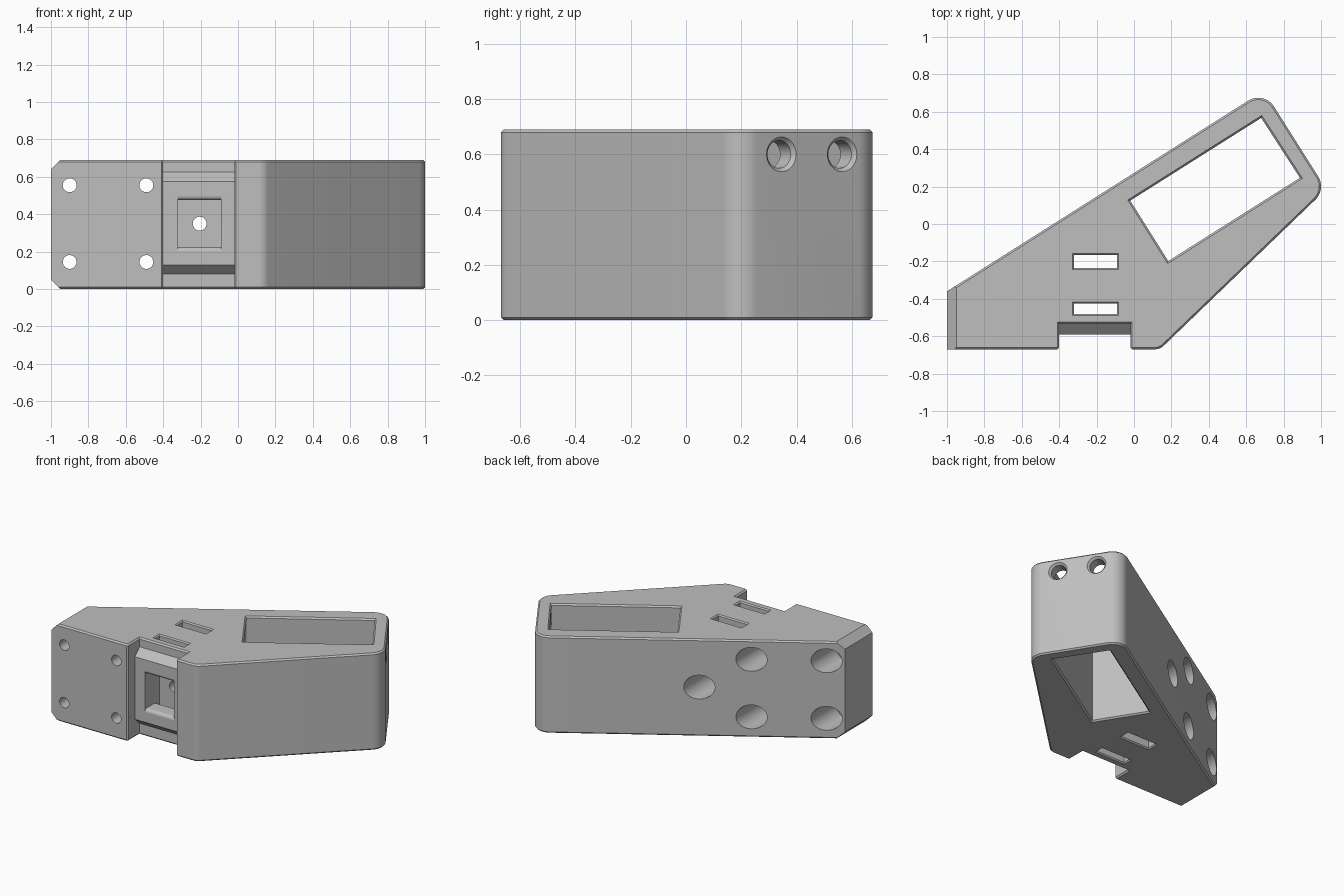
import bpy, bmesh, math
from mathutils import Matrix, Vector

if "Cube" in bpy.data.objects:
    bpy.data.objects.remove(bpy.data.objects["Cube"])

HEIGHT, EDGE = 0.69, 0.01

grey = bpy.data.materials.new("plain_grey")
grey.use_nodes = True
grey.diffuse_color = (0.52, 0.52, 0.52, 1)
grey.node_tree.nodes["Principled BSDF"].inputs["Base Color"].default_value = grey.diffuse_color

# Profile planes: local z becomes the extrusion axis
ALONG_X = Matrix(((0, 0, 1, 0), (1, 0, 0, 0), (0, 1, 0, 0), (0, 0, 0, 1)))
ALONG_Y = Matrix(((0, 1, 0, 0), (0, 0, 1, 0), (1, 0, 0, 0), (0, 0, 0, 1)))


def rounded(corners, steps=12):
    """Turn (x, y[, radius]) corners into a polygon with filleted corners."""
    result = []
    for i, corner in enumerate(corners):
        p = Vector(corner[:2])
        if len(corner) == 2:
            result.append(p)
            continue
        a = (Vector(corners[i - 1][:2]) - p).normalized()
        b = (Vector(corners[(i + 1) % len(corners)][:2]) - p).normalized()
        half = a.angle(b) / 2
        radius = corner[2]
        centre = p + (a + b).normalized() * radius / math.sin(half)
        start = p + a * radius / math.tan(half) - centre
        end = p + b * radius / math.tan(half) - centre
        sweep = math.pi - 2 * half
        for k in range(steps + 1):
            t = k / steps
            arc = start * math.sin((1 - t) * sweep) + end * math.sin(t * sweep)
            result.append(centre + arc / math.sin(sweep))
    return result


def offset(poly, amount):
    """Grow (or shrink) a counter-clockwise polygon with mitred corners."""
    result = []
    for i, p in enumerate(poly):
        d1 = (p - poly[i - 1]).normalized()
        d2 = (poly[(i + 1) % len(poly)] - p).normalized()
        n1, n2 = Vector((d1.y, -d1.x)), Vector((d2.y, -d2.x))
        result.append(p + (n1 + n2) * amount / (1 + n1.dot(n2)))
    return result


def circle(radius, sides=40):
    return [Vector((radius * math.cos(math.tau * k / sides),
                    radius * math.sin(math.tau * k / sides))) for k in range(sides)]


def loft(name, rings, matrix=None):
    """Closed solid through (height, polygon) rings."""
    bm = bmesh.new()
    loops = [[bm.verts.new((p.x, p.y, z)) for p in poly] for z, poly in rings]
    count = len(loops[0])
    for low, high in zip(loops, loops[1:]):
        for k in range(count):
            j = (k + 1) % count
            bm.faces.new((low[k], low[j], high[j], high[k]))
    bm.faces.new(loops[0][::-1])
    bm.faces.new(loops[-1])
    if matrix:
        bm.transform(matrix)
    bmesh.ops.recalc_face_normals(bm, faces=bm.faces)
    mesh = bpy.data.meshes.new(name)
    bm.to_mesh(mesh)
    bm.free()
    mesh.materials.append(grey)
    obj = bpy.data.objects.new(name, mesh)
    bpy.context.collection.objects.link(obj)
    return obj


def combine(target, tool, operation="DIFFERENCE"):
    """Apply a boolean and discard the tool."""
    bpy.context.view_layer.objects.active = target
    mod = target.modifiers.new(tool.name, "BOOLEAN")
    mod.operation, mod.solver, mod.object = operation, "EXACT", tool
    bpy.ops.object.modifier_apply(modifier=mod.name)
    bpy.data.objects.remove(tool)


def upright_cut(name, poly, flare):
    """Through opening from top to bottom with chamfered rims."""
    wide = offset(poly, flare)
    return loft(name, [(-0.1, wide), (0, wide), (flare, poly),
                       (HEIGHT - flare, poly), (HEIGHT, wide), (HEIGHT + 0.1, wide)])


def rectangle(x0, x1, y0, y1):
    return [Vector(p) for p in ((x0, y0), (x1, y0), (x1, y1), (x0, y1))]


# Main body: wedge outline with a front notch, chamfered top and bottom
outline = rounded([
    (-1, -0.67), (-0.41, -0.67), (-0.4, -0.66), (-0.4, -0.535),
    (-0.02, -0.535), (-0.02, -0.66), (-0.01, -0.67), (0.139, -0.67, 0.07),
    (1.028, 0.186, 0.1), (0.695, 0.713, 0.1), (-1, -0.36)])
small = offset(outline, -EDGE)
body = loft("bracket_body", [(0, small), (EDGE, outline),
                             (HEIGHT - EDGE, outline), (HEIGHT, small)])

# Raised ridge across the notch
ridge = [Vector(p) for p in ((-0.59, 0.13), (-0.535, 0.08), (-0.5, 0.08),
                             (-0.5, 0.625), (-0.535, 0.625), (-0.59, 0.575))]
combine(body, loft("notch_ridge", [(-0.405, ridge), (-0.015, ridge)], ALONG_X), "UNION")

# Chamfers on the top and bottom of the narrow end
for base, sign in ((0, 1), (HEIGHT, -1)):
    wedge = [Vector((base + sign * a, b)) for a, b in
             ((-0.05, -0.9), (-0.05, -1.1), (0.15, -1.1))]
    combine(body, loft("end_chamfer", [(-0.9, wedge), (0, wedge)], ALONG_Y))

# Large slanted opening
opening = [Vector(p) for p in ((-0.02, 0.125), (0.183, -0.198), (0.887, 0.247), (0.68, 0.567))]
combine(body, upright_cut("large_opening", opening, 0.01))

# Two strap slots
for y0, y1 in ((-0.48, -0.425), (-0.235, -0.165)):
    combine(body, upright_cut("strap_slot", rectangle(-0.32, -0.09, y0, y1), 0.008))

# Window in the ridge, with rounded lips, reaching the front slot
window = rounded([(-0.65, 0.2), (-0.59, 0.2), (-0.59, 0.225, 0.024), (-0.45, 0.225),
                  (-0.45, 0.475), (-0.59, 0.475, 0.024), (-0.59, 0.5), (-0.65, 0.5)], 8)
combine(body, loft("strap_window", [(-0.32, window), (-0.09, window)], ALONG_X))

# Screw holes, counterbored from the slanted back
screws = [(x, z, -0.8, -0.52) for x in (-0.9, -0.49) for z in (0.145, 0.555)]
screws.append((-0.205, 0.35, -0.45, -0.3))
for x, z, front, floor in screws:
    thin, wide = circle(0.037), circle(0.085)
    place = Matrix.Translation((x, 0, z)) @ Matrix.Rotation(-math.pi / 2, 4, "X")
    combine(body, loft("screw_hole", [(front, thin), (floor, thin),
                                      (floor, wide), (0.5, wide)], place))

# Two countersunk holes through the far end wall
outward = Vector((0.845, 0.534, 0))
turn = outward.to_track_quat("Z", "Y").to_matrix().to_4x4()
for y in (0.345, 0.565):
    x = 0.7485 + (0.628 - y) * 0.632
    place = Matrix.Translation((x, y, 0.6)) @ turn
    narrow, flared = circle(0.05), circle(0.063)
    combine(body, loft("end_hole", [(-0.2, narrow), (-0.015, narrow),
                                    (0, flared), (0.1, flared)], place))

# Smooth fillets and holes, crisp edges elsewhere
bpy.ops.object.select_all(action="DESELECT")
body.select_set(True)
bpy.context.view_layer.objects.active = body
bpy.ops.object.shade_smooth_by_angle(angle=math.radians(30))
